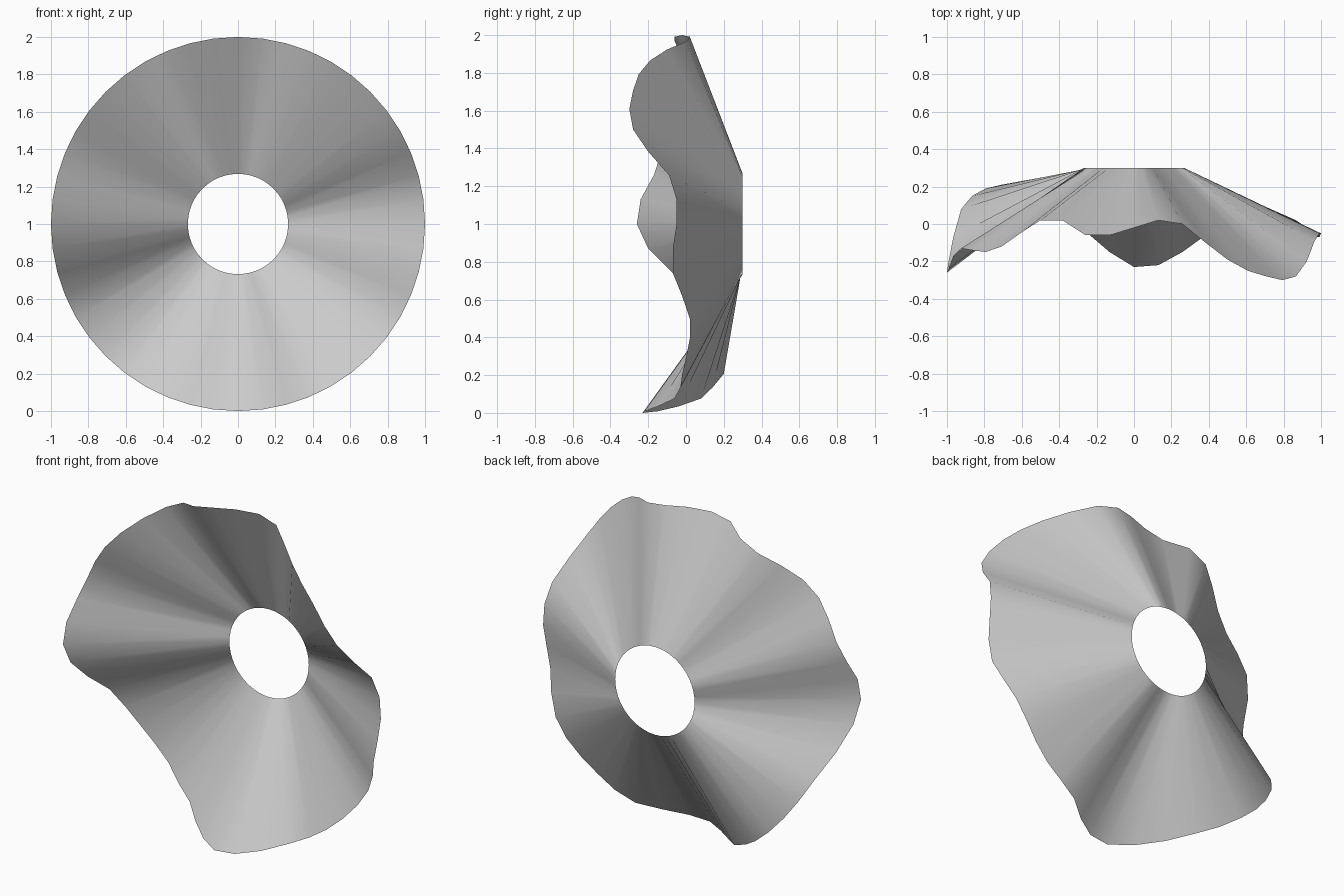
import bpy
import bmesh
from math import sin, cos, tau

cube = bpy.data.objects.get("Cube")
if cube:
    bpy.data.objects.remove(cube, do_unlink=True)

INNER_RADIUS, OUTER_RADIUS = 0.268, 1.0
BACK_DEPTH, CENTRE_HEIGHT = 0.3, 1.0

# Depth of the rippled rim in hundredths, at equal angles from +x towards +z
RIM_RIPPLE = [
    -5, -5, -9, -20, -28, -30, -28, -25, -19, -10, 0, 2,
    -2, -6, -6, 2, 2, -5, -12, -15, -14, -13, -17, -24,
    -26, -20, -7, 8, 15, 19, 21, 20, 14, 8, -4, -15,
    -23, -22, -15, -6, -3, -2, 0, 2, 2, -2, -7, -7,
]


def make_material(name, colour):
    mat = bpy.data.materials.new(name)
    mat.use_nodes = True
    mat.diffuse_color = colour
    mat.node_tree.nodes["Principled BSDF"].inputs["Base Color"].default_value = colour
    return mat


def add_ring(bm, radius, depths):
    """Add a circle of vertices facing the front, each at its own depth."""
    count = len(depths)
    return [
        bm.verts.new((radius * cos(tau * i / count), depth,
                      CENTRE_HEIGHT + radius * sin(tau * i / count)))
        for i, depth in enumerate(depths)
    ]


# Flat round opening at the back, joined by straight pleats to the wavy rim
bm = bmesh.new()
rim_depths = [ripple / 100 for ripple in RIM_RIPPLE]
opening = add_ring(bm, INNER_RADIUS, [BACK_DEPTH] * len(rim_depths))
rim = add_ring(bm, OUTER_RADIUS, rim_depths)
for i in range(len(rim)):
    face = bm.faces.new((opening[i - 1], opening[i], rim[i], rim[i - 1]))
    face.smooth = True
bmesh.ops.recalc_face_normals(bm, faces=bm.faces)

# Keep the face normals towards the front
if sum(face.normal.y for face in bm.faces) > 0:
    bmesh.ops.reverse_faces(bm, faces=bm.faces)

mesh = bpy.data.meshes.new("ruffled_collar")
bm.to_mesh(mesh)
bm.free()
mesh.materials.append(make_material("light grey", (0.6, 0.6, 0.6, 1)))
collar = bpy.data.objects.new("ruffled_collar", mesh)
bpy.context.collection.objects.link(collar)
